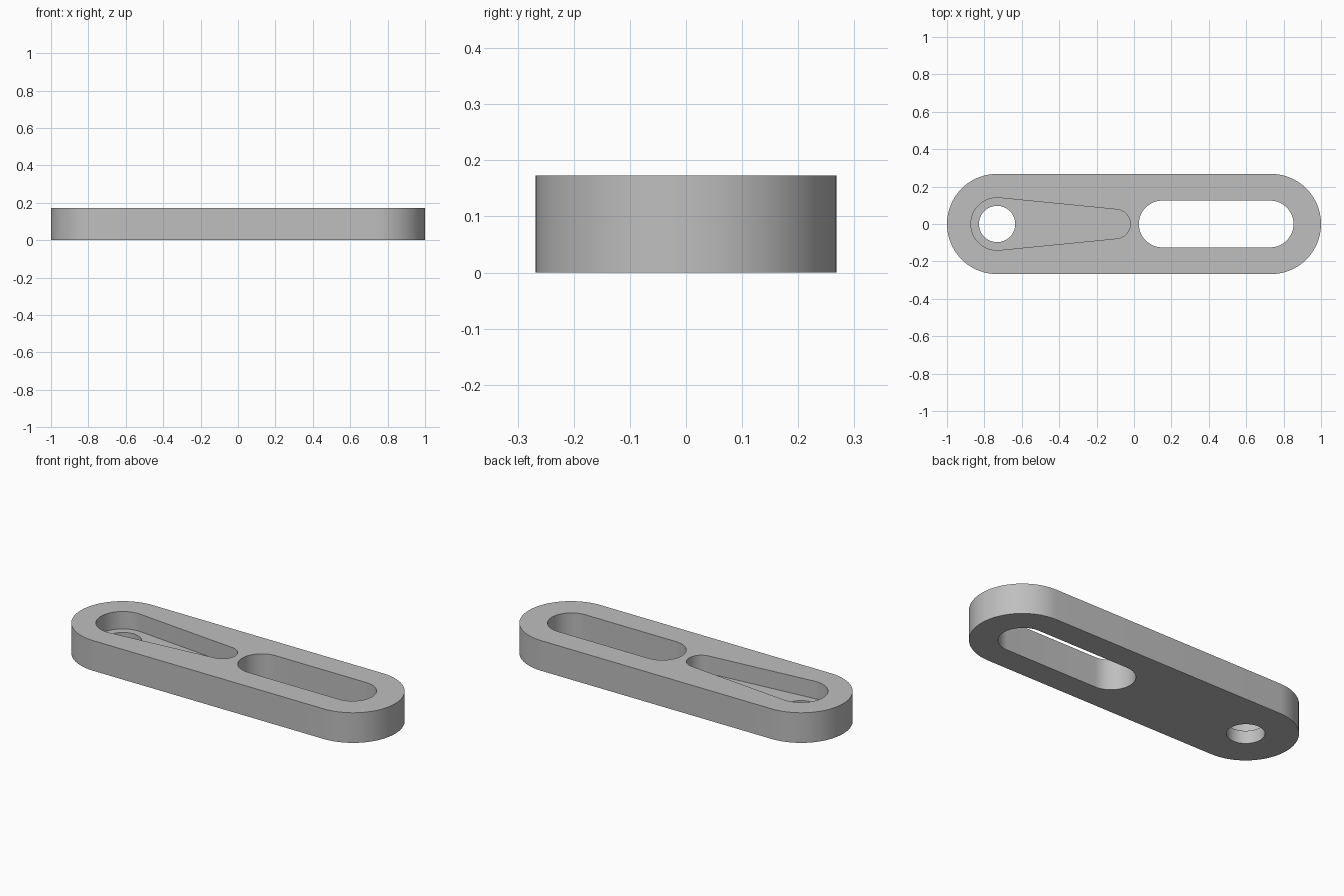
import bpy, bmesh
from math import acos, cos, sin, pi

cube = bpy.data.objects.get("Cube")
if cube:
    bpy.data.objects.remove(cube, do_unlink=True)

HEIGHT = 0.173
END_X = 0.732

steel = bpy.data.materials.new("plain grey")
steel.use_nodes = True
grey = (0.52, 0.52, 0.52, 1)
steel.diffuse_color = grey
steel.node_tree.nodes["Principled BSDF"].inputs["Base Color"].default_value = grey


def arc(x, r, start, end, steps=40):
    angles = [start + (end - start) * i / steps for i in range(steps + 1)]
    return [(x + r * cos(a), r * sin(a)) for a in angles]


def capsule(name, x1, r1, x2, r2, bottom, top):
    """Prism around two end circles joined by tangent sides."""
    a = acos((r1 - r2) / (x2 - x1))
    outline = arc(x2, r2, -a, a) + arc(x1, r1, a, 2 * pi - a)
    return prism(name, outline, bottom, top)


def prism(name, outline, bottom, top):
    bm = bmesh.new()
    base = bm.faces.new([bm.verts.new((x, y, bottom)) for x, y in outline])
    lid = bmesh.ops.extrude_face_region(bm, geom=[base])["geom"]
    verts = [v for v in lid if isinstance(v, bmesh.types.BMVert)]
    bmesh.ops.translate(bm, vec=(0, 0, top - bottom), verts=verts)
    bmesh.ops.recalc_face_normals(bm, faces=bm.faces)
    mesh = bpy.data.meshes.new(name)
    bm.to_mesh(mesh)
    bm.free()
    mesh.materials.append(steel)
    obj = bpy.data.objects.new(name, mesh)
    bpy.context.collection.objects.link(obj)
    return obj


# Rounded bar
bar = capsule("link_plate", -END_X, 0.268, END_X, 0.268, 0, HEIGHT)

# Through slot, tapered blind pocket and round bolt hole
cutters = [
    capsule("slot_cutter", 0.151, 0.125, 0.728, 0.125, -0.1, 0.3),
    capsule("pocket_cutter", -END_X, 0.14, -0.098, 0.078, 0.073, 0.3),
    prism("hole_cutter", arc(-END_X, 0.097, 0, 2 * pi, 64)[:-1], -0.1, 0.25),
]
bpy.context.view_layer.objects.active = bar
for cutter in cutters:
    cutter.hide_render = True
    mod = bar.modifiers.new(cutter.name, "BOOLEAN")
    mod.operation = "DIFFERENCE"
    mod.solver = "EXACT"
    mod.object = cutter
    bpy.ops.object.modifier_apply(modifier=mod.name)
    bpy.data.objects.remove(cutter, do_unlink=True)

# Smooth round walls with crisp rims
bpy.ops.object.select_all(action="DESELECT")
bar.select_set(True)
bpy.ops.object.shade_smooth_by_angle(angle=pi / 6)
